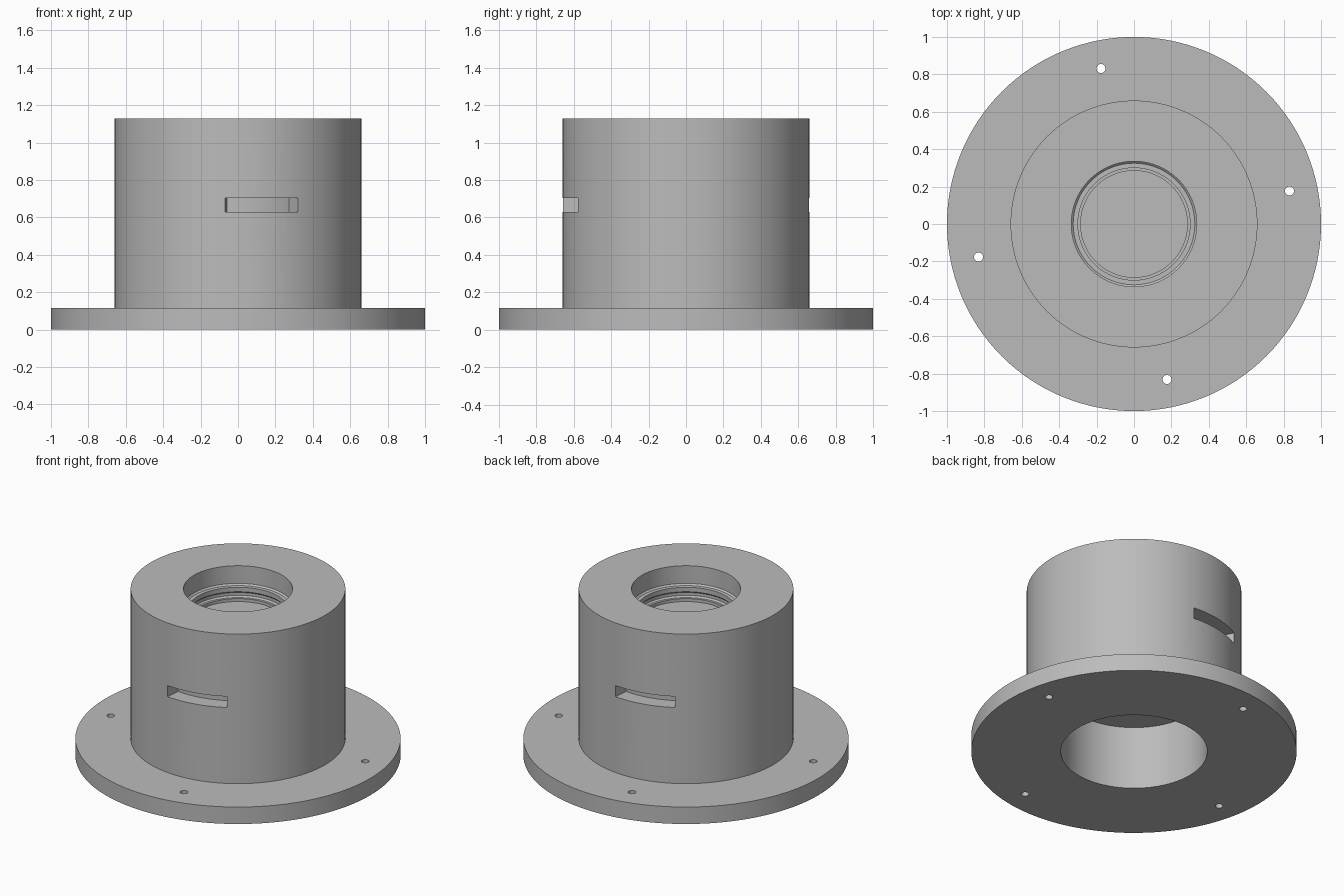
import bpy, bmesh, math
from mathutils import Matrix, Vector

cube = bpy.data.objects.get("Cube")
if cube:
    bpy.data.objects.remove(cube, do_unlink=True)

steel = bpy.data.materials.new("plain grey metal")
steel.use_nodes = True
GREY = (0.5, 0.5, 0.5, 1)
steel.diffuse_color = GREY
steel.node_tree.nodes["Principled BSDF"].inputs["Base Color"].default_value = GREY


def finish(name, bm):
    bmesh.ops.remove_doubles(bm, verts=bm.verts, dist=1e-5)
    bmesh.ops.recalc_face_normals(bm, faces=bm.faces)
    mesh = bpy.data.meshes.new(name)
    bm.to_mesh(mesh)
    bm.free()
    mesh.materials.append(steel)
    obj = bpy.data.objects.new(name, mesh)
    bpy.context.collection.objects.link(obj)
    return obj


def lathe(name, profile, steps=128):
    """Spin an open (radius, z) profile that starts and ends on the axis."""
    bm = bmesh.new()
    verts = [bm.verts.new((r, 0, z)) for r, z in profile]
    edges = [bm.edges.new(pair) for pair in zip(verts, verts[1:])]
    bmesh.ops.spin(bm, geom=verts + edges, cent=(0, 0, 0), axis=(0, 0, 1),
                   angle=math.tau, steps=steps, use_duplicate=False)
    return finish(name, bm)


def arc_block(name, r0, r1, z0, z1, start, end, steps=20):
    """Solid curved block between two radii and two angles in degrees."""
    bm = bmesh.new()
    face = bm.faces.new([bm.verts.new(p) for p in
                         ((r0, 0, z0), (r1, 0, z0), (r1, 0, z1), (r0, 0, z1))])
    bmesh.ops.rotate(bm, verts=bm.verts, cent=(0, 0, 0),
                     matrix=Matrix.Rotation(math.radians(start), 3, 'Z'))
    spun = bmesh.ops.spin(bm, geom=[face], cent=(0, 0, 0), axis=(0, 0, 1),
                          angle=math.radians(end - start), steps=steps)
    return finish(name, bm)


def cut(target, cutter):
    mod = target.modifiers.new("cut", 'BOOLEAN')
    mod.operation, mod.solver, mod.object = 'DIFFERENCE', 'EXACT', cutter
    bpy.context.view_layer.objects.active = target
    bpy.ops.object.modifier_apply(modifier=mod.name)
    bpy.data.objects.remove(cutter, do_unlink=True)


# Flanged body: lower bore, flange, drum, then the stepped upper socket
FLANGE_Z, TOP_Z, DRUM_R = 0.115, 1.13, 0.66
body = lathe("flanged_housing", [
    (0, 0.43), (0.45, 0.43), (0.45, 0), (1, 0), (1, FLANGE_Z),
    (DRUM_R, FLANGE_Z), (DRUM_R, TOP_Z),
    (0.335, TOP_Z), (0.335, 1.01), (0.325, 1.0), (0.30, 1.0),
    (0.30, 0.97), (0.31, 0.96), (0.31, 0.94), (0.30, 0.93),
    (0.285, 0.93), (0.285, 0.91), (0, 0.91)])

# Two opposite curved slots in the drum wall
for turn in (0, 180):
    cut(body, arc_block("slot_cutter", 0.56, 0.72, 0.63, 0.705,
                        turn - 96, turn - 61))

# Four bolt holes through the flange
for i in range(4):
    angle = math.radians(12 + 90 * i)
    bm = bmesh.new()
    bmesh.ops.create_cone(bm, cap_ends=True, segments=24, radius1=0.024,
                          radius2=0.024, depth=0.4)
    bmesh.ops.translate(bm, verts=bm.verts, vec=Vector(
        (0.85 * math.cos(angle), 0.85 * math.sin(angle), FLANGE_Z / 2)))
    cut(body, finish("bolt_hole_cutter", bm))

bpy.ops.object.select_all(action='DESELECT')
body.select_set(True)
bpy.context.view_layer.objects.active = body
bpy.ops.object.shade_smooth_by_angle(angle=math.radians(30))
